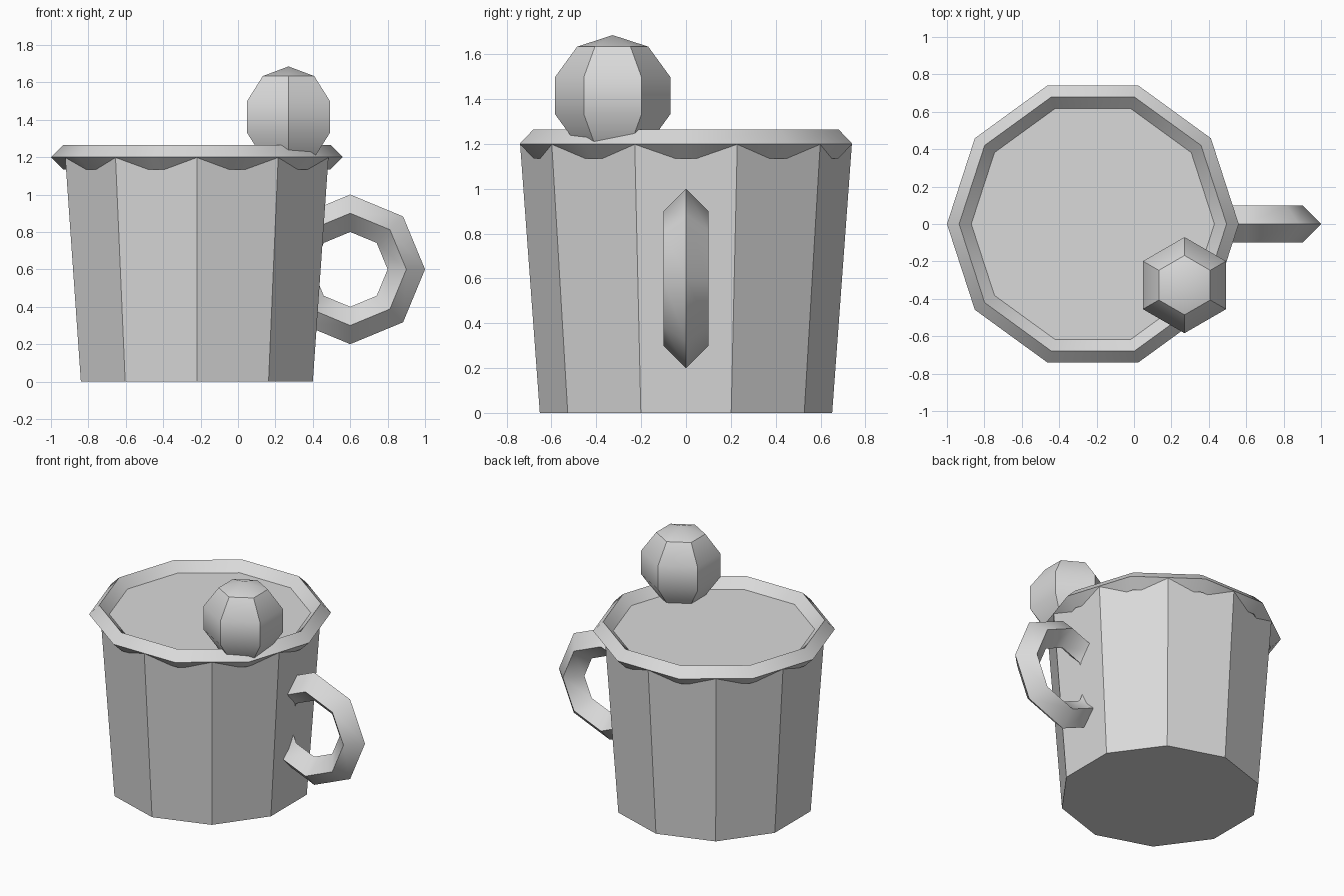
import bpy
from math import radians

cube = bpy.data.objects.get("Cube")
if cube:
    bpy.data.objects.remove(cube, do_unlink=True)

GREY = (0.7, 0.7, 0.7, 1.0)
grey = bpy.data.materials.new("plain_grey")
grey.use_nodes = True
grey.diffuse_color = GREY
grey.node_tree.nodes["Principled BSDF"].inputs["Base Color"].default_value = GREY

MUG_X = -0.22
MUG_HEIGHT = 1.2


def finish(name):
    """Name the new primitive, colour it and keep its hard edges."""
    obj = bpy.context.object
    obj.name = obj.data.name = name
    obj.data.materials.append(grey)
    bpy.ops.object.shade_smooth_by_angle(angle=radians(34))
    return obj


# Tapered ten-sided mug body, closed by the flat drink surface
bpy.ops.mesh.primitive_cone_add(
    vertices=10, radius1=0.652, radius2=0.74, depth=MUG_HEIGHT,
    location=(MUG_X, 0, MUG_HEIGHT / 2))
finish("mug_body")

# Diamond-section rim, its corners offset from those of the body
bpy.ops.mesh.primitive_torus_add(
    major_segments=10, minor_segments=4, major_radius=0.715, minor_radius=0.065,
    location=(MUG_X, 0, MUG_HEIGHT))
finish("mug_rim")

# Upright ring handle, partly sunk into the body
bpy.ops.mesh.primitive_torus_add(
    major_segments=8, minor_segments=4, major_radius=0.3, minor_radius=0.1,
    location=(0.6, 0, 0.6), rotation=(radians(90), 0, 0))
finish("mug_handle")

# Faceted ball resting on the rim
bpy.ops.mesh.primitive_uv_sphere_add(
    segments=6, ring_count=5, radius=0.27, location=(0.27, -0.327, 1.415))
finish("ball")
